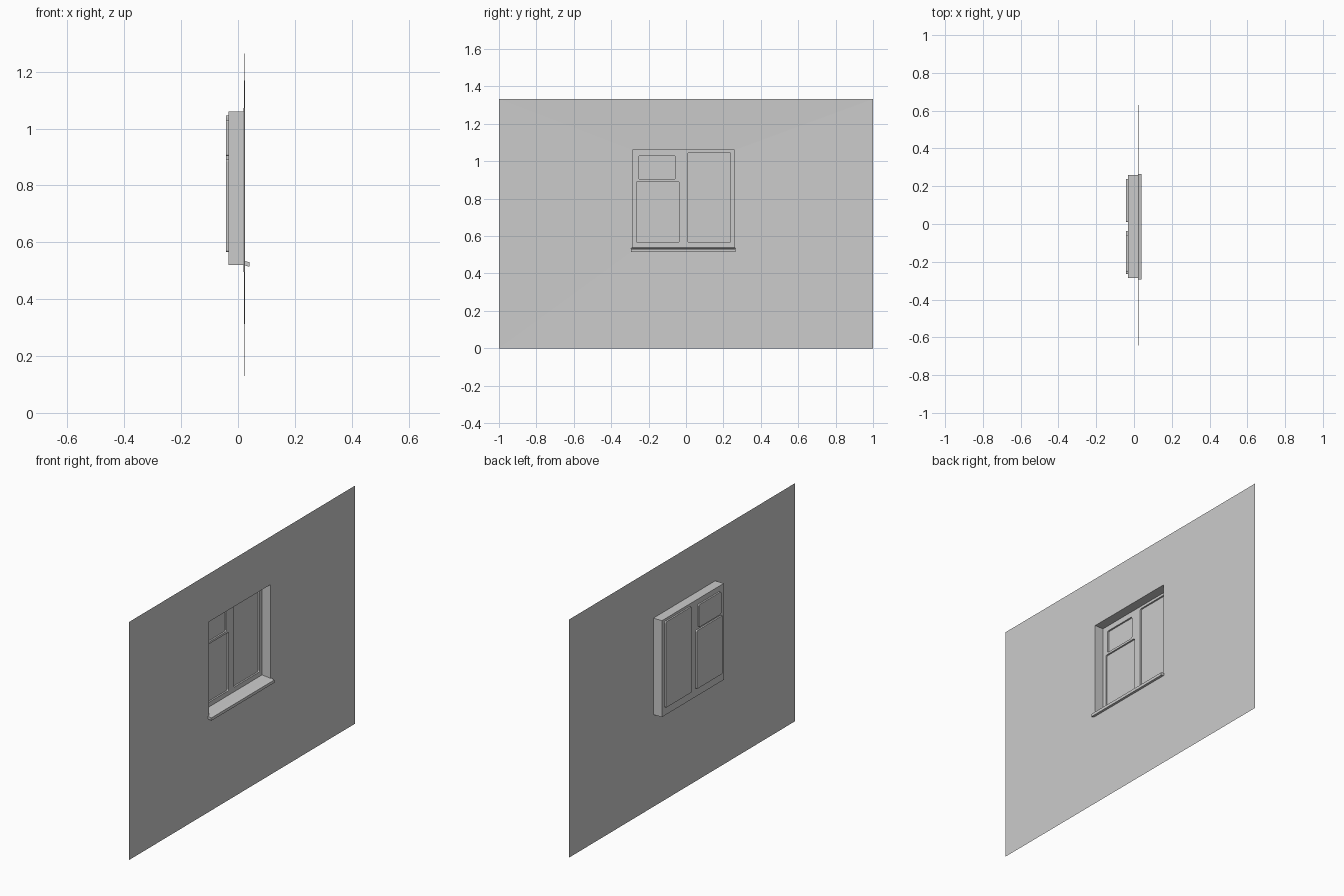
import bpy, bmesh, math

if "Cube" in bpy.data.objects:
    bpy.data.objects.remove(bpy.data.objects["Cube"])

Y0, Y1, Z0, Z1 = -0.287, 0.26, 0.52, 1.06   # window opening
XO, XI, XB, XP = 0.025, 0.02, -0.033, -0.042  # wall edge, wall at opening, frame, pane


def rect(y0, y1, z0, z1, r=0.0, seg=3):
    """(y, z) outline of a rectangle, optionally with rounded corners."""
    if r == 0:
        return [(y0, z0), (y1, z0), (y1, z1), (y0, z1)]
    pts = []
    corners = [(y0 + r, z0 + r, 180), (y1 - r, z0 + r, 270), (y1 - r, z1 - r, 0), (y0 + r, z1 - r, 90)]
    for cy, cz, a in corners:
        for i in range(seg + 1):
            t = math.radians(a + 90 * i / seg)
            pts.append((cy + r * math.cos(t), cz + r * math.sin(t)))
    return pts


def ring(bm, pts, x):
    return [bm.verts.new((x, y, z)) for y, z in pts]


def bridge(bm, a, b):
    n = len(a)
    for i in range(n):
        j = (i + 1) % n
        bm.faces.new((a[i], a[j], b[j], b[i]))


def loop_edges(bm, vs):
    return [bm.edges.get((vs[i], vs[i - 1])) or bm.edges.new((vs[i], vs[i - 1])) for i in range(len(vs))]


def finish(bm, name):
    bmesh.ops.recalc_face_normals(bm, faces=bm.faces[:])
    # open shells face the outdoor side
    if sum(f.normal.x * f.calc_area() for f in bm.faces) < -1e-4:
        bmesh.ops.reverse_faces(bm, faces=bm.faces[:])
    me = bpy.data.meshes.new(name)
    bm.to_mesh(me)
    bm.free()
    ob = bpy.data.objects.new(name, me)
    bpy.context.collection.objects.link(ob)
    return ob


# wall sheet with the opening, and its reveal
bm = bmesh.new()
outer = ring(bm, rect(-1, 1, 0, 1.333), XO)
inner = ring(bm, rect(Y0, Y1, Z0, Z1), XI)
back = ring(bm, rect(Y0, Y1, Z0, Z1), XB)
bridge(bm, outer, inner)
bridge(bm, inner, back)
finish(bm, "wall")

# window frame with recessed panes
panes = [(-0.265, -0.036, 0.566, 0.892), (-0.252, -0.057, 0.904, 1.03), (0.01, 0.239, 0.566, 1.046)]
bm = bmesh.new()
edges = loop_edges(bm, ring(bm, rect(Y0, Y1, Z0, Z1), XB))
holes = [ring(bm, rect(*p, r=0.007), XB) for p in panes]
for h in holes:
    edges += loop_edges(bm, h)
bmesh.ops.triangle_fill(bm, edges=edges, use_beauty=True)
for p, h in zip(panes, holes):
    glass = ring(bm, rect(*p, r=0.007), XP)
    bridge(bm, h, glass)
    bm.faces.new(glass)
bmesh.ops.dissolve_limit(bm, angle_limit=0.01, verts=bm.verts[:], edges=bm.edges[:])
finish(bm, "window_frame")

# sloping sill, wider where it projects from the wall
bm = bmesh.new()
a, b = -0.294, 0.264
sections = [(XB, Y0, Y1, 0.524, 0.540), (XI, Y0, Y1, 0.520, 0.535), (XI, a, b, 0.520, 0.535), (0.040, a, b, 0.514, 0.530)]
rings = [ring(bm, rect(y0, y1, z0, z1), x) for x, y0, y1, z0, z1 in sections]
for r0, r1 in zip(rings, rings[1:]):
    bridge(bm, r0, r1)
bm.faces.new(rings[0])
bm.faces.new(rings[-1])
bmesh.ops.dissolve_degenerate(bm, dist=1e-5, edges=bm.edges[:])
finish(bm, "sill")
